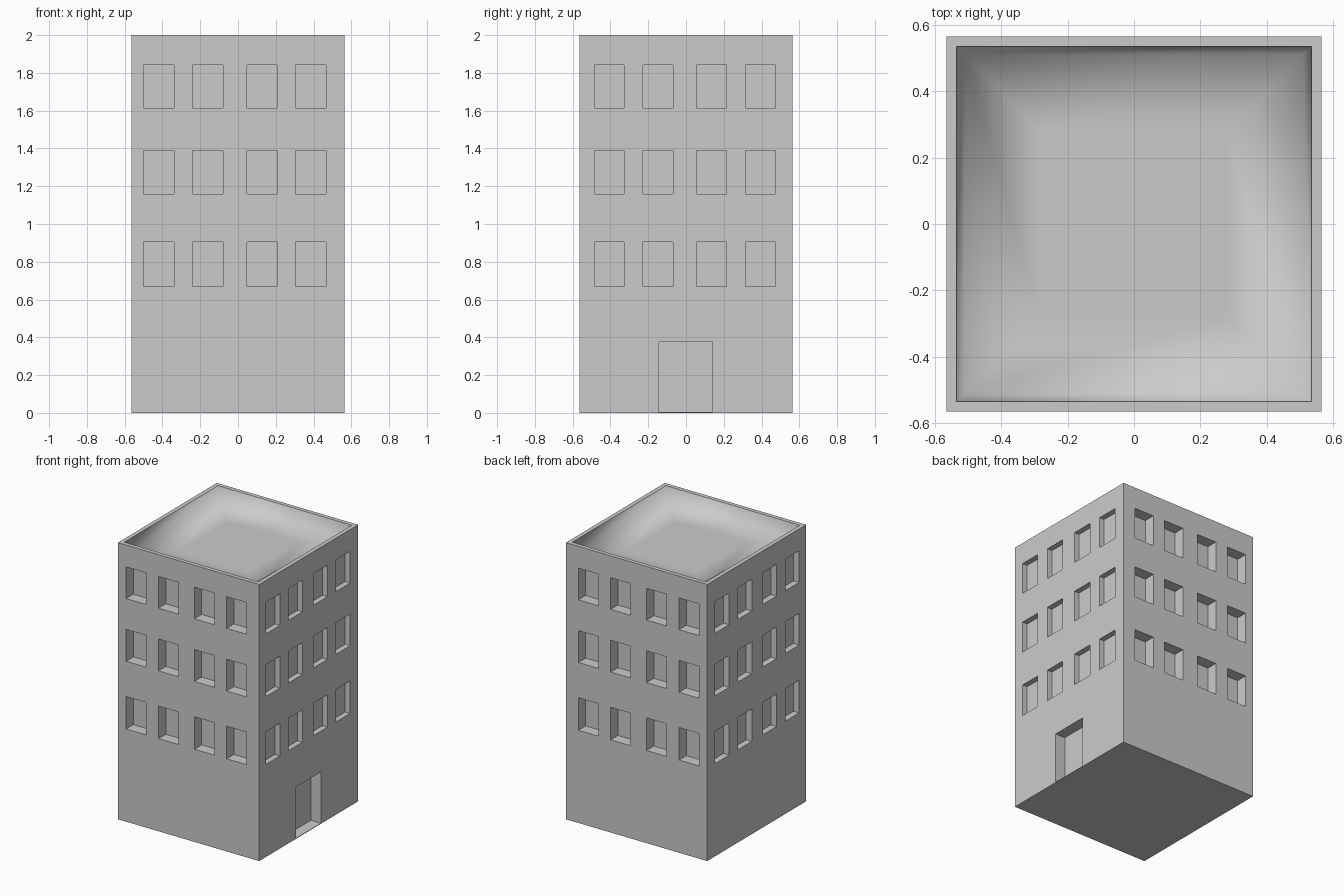
import bpy, bmesh
from mathutils import Matrix, Vector

if "Cube" in bpy.data.objects:
    bpy.data.objects.remove(bpy.data.objects["Cube"])

H = 0.565                      # half width of the block
TOP = 2.0
FLOORS = [(0.67, 0.905), (1.16, 1.39), (1.613, 1.842)]
WIN_X = [(-0.5, -0.34), (-0.24, -0.08), (0.047, 0.207), (0.305, 0.465)]
WIN_Y = [(-0.485, -0.328), (-0.228, -0.07), (0.055, 0.215), (0.315, 0.475)]


def add_box(bm, lo, hi):
    lo, hi = Vector(lo), Vector(hi)
    m = Matrix.Translation((lo + hi) / 2) @ Matrix.Diagonal((hi - lo).to_4d())
    m[3][3] = 1.0
    bmesh.ops.create_cube(bm, size=1, matrix=m)


def make_object(name, bm):
    bmesh.ops.recalc_face_normals(bm, faces=bm.faces[:])
    me = bpy.data.meshes.new(name)
    bm.to_mesh(me)
    bm.free()
    ob = bpy.data.objects.new(name, me)
    bpy.context.collection.objects.link(ob)
    return ob


# solid building block
bm = bmesh.new()
add_box(bm, (-H, -H, 0), (H, H, TOP))
building = make_object("building_walls", bm)

# recesses: windows on four sides, the door, and the roof opening
bm = bmesh.new()
OUT = H + 0.1
DEEP, RIGHT, LEFT = 0.083, 0.04, 0.045
for z0, z1 in FLOORS:
    for a, b in WIN_X:
        add_box(bm, (a, -OUT, z0), (b, -H + DEEP, z1))
        add_box(bm, (a, H - DEEP, z0), (b, OUT, z1))
    for a, b in WIN_Y:
        add_box(bm, (H - RIGHT, a, z0), (OUT, b, z1))
        add_box(bm, (-OUT, a, z0), (-H + LEFT, b, z1))
add_box(bm, (H - 0.08, -0.142, 0.004), (OUT, 0.14, 0.375))
add_box(bm, (-0.535, -0.535, 1.88), (0.535, 0.535, TOP + 0.1))
cutter = make_object("recess_cutter", bm)
cutter.hide_render = True

mod = building.modifiers.new("recesses", 'BOOLEAN')
mod.operation = 'DIFFERENCE'
mod.solver = 'EXACT'
mod.object = cutter
bpy.context.view_layer.objects.active = building
building.select_set(True)
bpy.ops.object.modifier_apply(modifier=mod.name)
bpy.data.objects.remove(cutter)

# sunken roof with softly shaded parapet sides
bm = bmesh.new()
rings = []
for r, z in [(0.535, TOP), (0.51, 1.9), (0.28, 1.9)]:
    rings.append([bm.verts.new((sx * r, sy * r, z))
                  for sx, sy in ((-1, -1), (1, -1), (1, 1), (-1, 1))])
for outer, inner in zip(rings, rings[1:]):
    for i in range(4):
        j = (i + 1) % 4
        bm.faces.new((outer[i], outer[j], inner[j], inner[i]))
bm.faces.new(rings[-1])
roof = make_object("roof_tray", bm)
# keep the tray facing up
if roof.data.polygons[-1].normal.z < 0:
    roof.data.flip_normals()
roof.data.polygons.foreach_set("use_smooth", [True] * len(roof.data.polygons))
